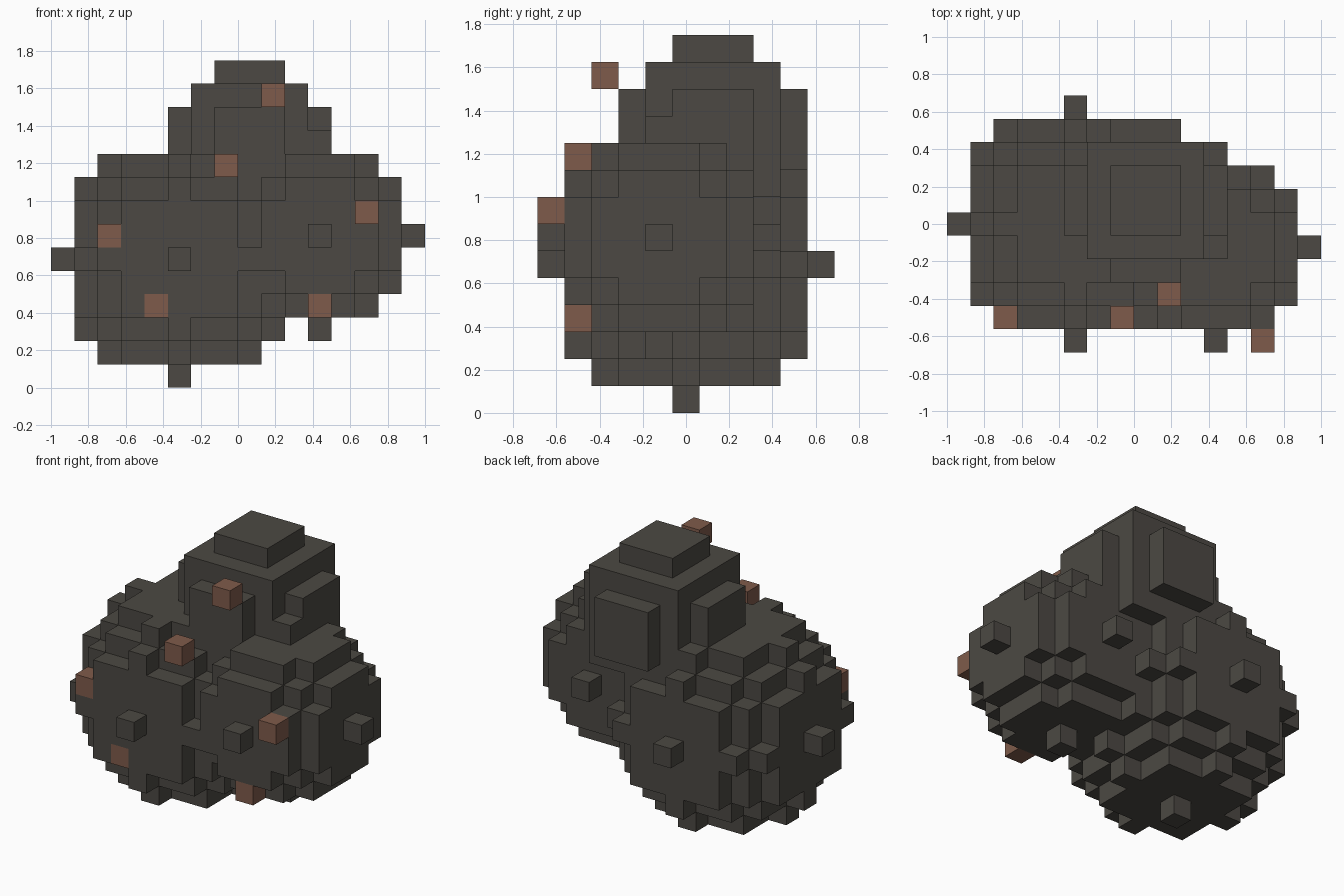
import bpy, bmesh
from itertools import product

if "Cube" in bpy.data.objects:
    bpy.data.objects.remove(bpy.data.objects["Cube"])

S = 0.125  # cube size


def material(name, rgb):
    m = bpy.data.materials.new(name)
    m.diffuse_color = (*rgb, 1)
    m.use_nodes = True
    m.node_tree.nodes["Principled BSDF"].inputs["Base Color"].default_value = m.diffuse_color
    return m


stone = material("dark stone", (0.072, 0.066, 0.056))
rust = material("rusty brown", (0.212, 0.105, 0.070))


def ball(centre, r2):
    """Grid cells within a squared radius of the centre cell."""
    span = range(-5, 6)
    return {tuple(c + o for c, o in zip(centre, d))
            for d in product(span, repeat=3) if sum(o * o for o in d) <= r2}


# Parts as sets of grid cells; earlier parts own any shared cells
parts = [
    ("rusty_cubes", rust, {(1, -3, 12), (-1, -4, 9), (5, -5, 7),
                           (-6, -4, 6), (-4, -4, 3), (3, -4, 3)}),
    ("large_left_lobe", stone, ball((-3, 0, 5), 25)),
    ("right_lobe", stone, ball((3, -1, 6), 16)),
    ("top_lobe", stone, ball((0, 1, 10), 12)),
]
filled = set().union(*(cells for _, _, cells in parts))


def build(name, mat, cells):
    """Mesh only the cube faces that lie on the outside of the whole rock."""
    bm = bmesh.new()
    verts = {}

    def vert(p):
        if p not in verts:
            verts[p] = bm.verts.new((p[0] * S, (p[1] - 0.5) * S, p[2] * S))
        return verts[p]

    for cell in sorted(cells):
        for axis, side in product(range(3), (0, 1)):
            neighbour = list(cell)
            neighbour[axis] += 2 * side - 1
            if tuple(neighbour) in filled:
                continue
            u, v = (axis + 1) % 3, (axis + 2) % 3
            corners = []
            for a, b in ((0, 0), (1, 0), (1, 1), (0, 1)):
                p = list(cell)
                p[axis] += side
                p[u] += a
                p[v] += b
                corners.append(vert(tuple(p)))
            bm.faces.new(corners if side else corners[::-1])
    mesh = bpy.data.meshes.new(name)
    bm.to_mesh(mesh)
    bm.free()
    mesh.materials.append(mat)
    bpy.context.collection.objects.link(bpy.data.objects.new(name, mesh))


owned = set()
for name, mat, cells in parts:
    build(name, mat, cells - owned)
    owned |= cells
